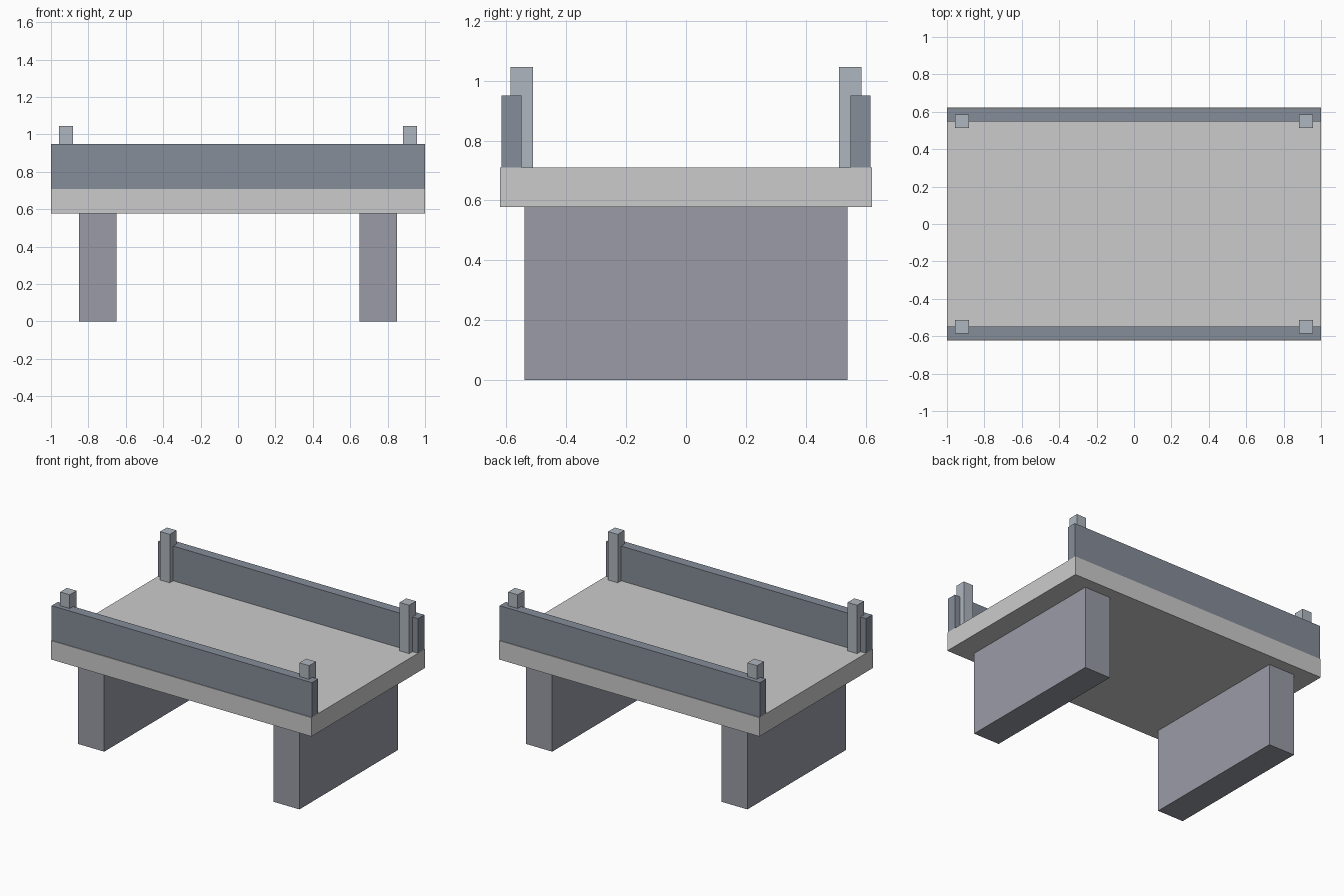
import bpy

if "Cube" in bpy.data.objects:
    bpy.data.objects.remove(bpy.data.objects["Cube"])


def material(name, rgb):
    m = bpy.data.materials.new(name)
    m.diffuse_color = (*rgb, 1)
    m.use_nodes = True
    m.node_tree.nodes["Principled BSDF"].inputs["Base Color"].default_value = m.diffuse_color
    return m


def box(name, x, y, z, mat):
    """Box spanning the given (min, max) ranges."""
    spans = (x, y, z)
    bpy.ops.mesh.primitive_cube_add(size=1, location=[(a + b) / 2 for a, b in spans])
    ob = bpy.context.object
    ob.name = name
    ob.scale = [b - a for a, b in spans]
    bpy.ops.object.transform_apply(location=False, rotation=False, scale=True)
    ob.data.materials.append(mat)
    return ob


def around(c, half):
    return (c - half, c + half)


deck_mat = material("deck_grey", (0.54, 0.54, 0.56))
pier_mat = material("pier_grey", (0.32, 0.33, 0.38))
wall_mat = material("parapet_grey", (0.24, 0.27, 0.32))
post_mat = material("post_grey", (0.43, 0.47, 0.52))

BOTTOM, TOP = 0.578, 0.709

# Deck slab
box("deck", (-1, 1), (-0.622, 0.622), (BOTTOM, TOP), deck_mat)

# Supporting piers
for side, sx in (("left", -1), ("right", 1)):
    box(f"{side}_pier", around(sx * 0.75, 0.1), (-0.54, 0.54), (0, BOTTOM), pier_mat)

# Parapet walls with corner posts
for end, sy in (("front", -1), ("back", 1)):
    box(f"{end}_parapet", (-1, 1), around(sy * 0.583, 0.034), (TOP, 0.95), wall_mat)
    for side, sx in (("left", -1), ("right", 1)):
        box(f"{end}_{side}_post", around(sx * 0.92, 0.037),
            around(sy * 0.549, 0.037), (TOP, 1.045), post_mat)
